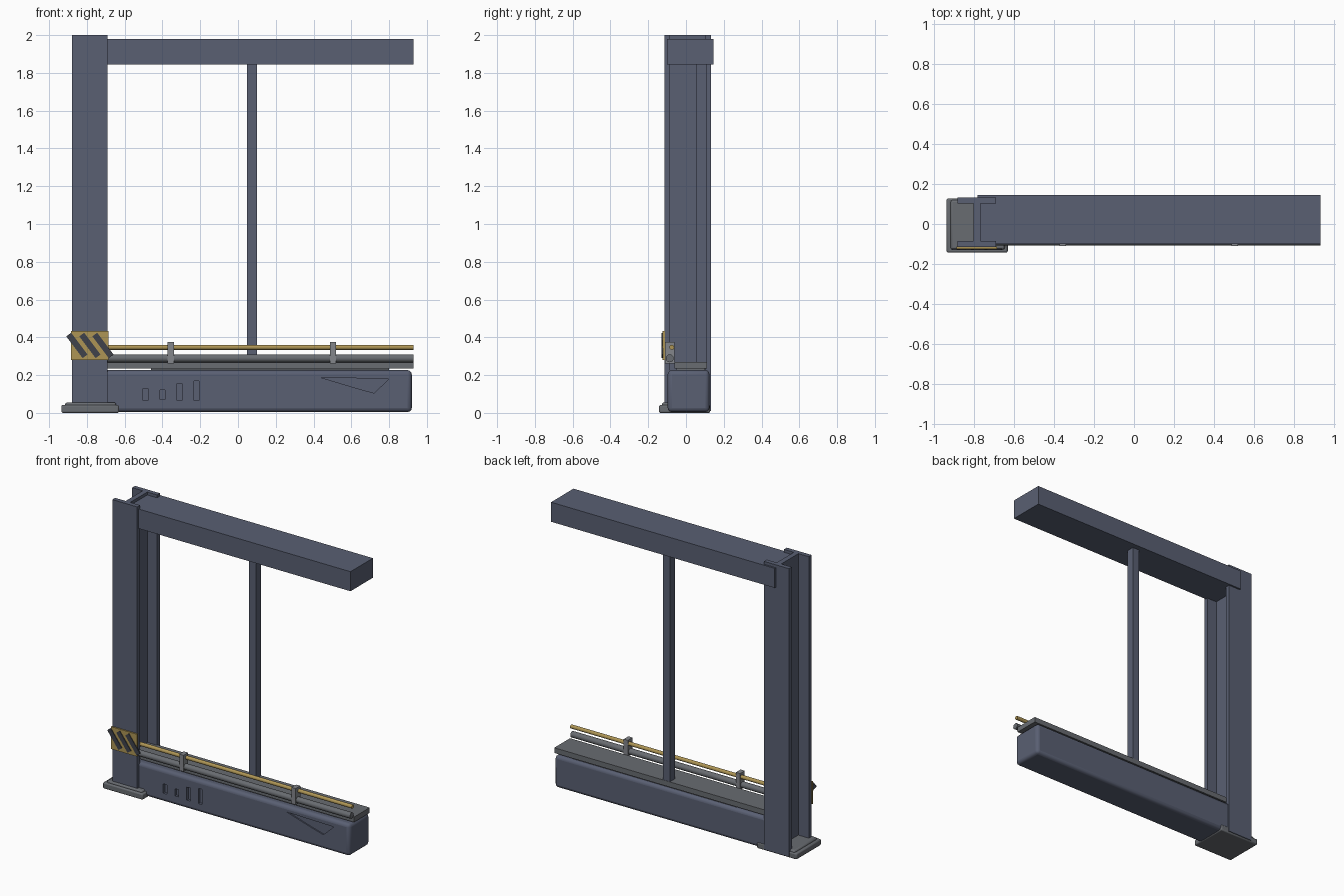
import bpy, math
from mathutils import Vector

if "Cube" in bpy.data.objects:
    bpy.data.objects.remove(bpy.data.objects["Cube"])


def material(name, rgb):
    m = bpy.data.materials.new(name)
    m.diffuse_color = (*rgb, 1)
    m.use_nodes = True
    m.node_tree.nodes["Principled BSDF"].inputs["Base Color"].default_value = m.diffuse_color
    return m


STEEL = material("blue_grey_steel", (0.10, 0.115, 0.17))
GREY = material("dull_grey", (0.14, 0.15, 0.165))
LIGHT = material("bracket_grey", (0.23, 0.24, 0.26))
DARK = material("dark_stripe", (0.05, 0.055, 0.07))
YELLOW = material("warning_yellow", (0.42, 0.30, 0.09))


def prism(name, pts, axis, lo, hi, mat, bevel=0, segments=2):
    """Extrude a 2D outline along an axis ('y': pts are x,z; 'z': pts are x,y)."""
    n = len(pts)
    put = (lambda p, d: (p[0], d, p[1])) if axis == 'y' else (lambda p, d: (p[0], p[1], d))
    if axis == 'y':
        lo, hi = hi, lo
    verts = [put(p, lo) for p in pts] + [put(p, hi) for p in pts]
    faces = [tuple(reversed(range(n))), tuple(range(n, 2 * n))]
    faces += [(i, (i + 1) % n, (i + 1) % n + n, i + n) for i in range(n)]
    me = bpy.data.meshes.new(name)
    me.from_pydata(verts, [], faces)
    ob = bpy.data.objects.new(name, me)
    bpy.context.collection.objects.link(ob)
    me.materials.append(mat)
    if bevel:
        mod = ob.modifiers.new("bevel", 'BEVEL')
        mod.width, mod.segments = bevel, segments
    return ob


def box(name, x, y, z, mat, bevel=0, segments=2):
    pts = [(x[0], y[0]), (x[1], y[0]), (x[1], y[1]), (x[0], y[1])]
    return prism(name, pts, 'z', z[0], z[1], mat, bevel, segments)


def smooth(ob, angle=35):
    bpy.ops.object.select_all(action='DESELECT')
    ob.select_set(True)
    bpy.context.view_layer.objects.active = ob
    bpy.ops.object.shade_smooth_by_angle(angle=math.radians(angle))


def rod(name, x0, x1, y, z, r, mat):
    bpy.ops.mesh.primitive_cylinder_add(vertices=16, radius=r, depth=x1 - x0,
                                        location=((x0 + x1) / 2, y, z),
                                        rotation=(0, math.pi / 2, 0))
    ob = bpy.context.object
    ob.name = name
    ob.data.materials.append(mat)
    smooth(ob)


def cut(ob, cutter):
    mod = ob.modifiers.new("cut", 'BOOLEAN')
    mod.operation, mod.solver, mod.object = 'DIFFERENCE', 'EXACT', cutter
    cutter.hide_render = True
    cutter.hide_set(True)


# I-section column
xl, xr, wl, wr = -0.88, -0.69, -0.80, -0.765
yf, yb, t = -0.115, 0.133, 0.031
prism("column", [(xl, yf), (xr, yf), (xr, yf + t), (wr, yf + t), (wr, yb - t), (xr, yb - t),
                 (xr, yb), (xl, yb), (xl, yb - t), (wl, yb - t), (wl, yf + t), (xl, yf + t)],
      'z', 0.01, 2.0, STEEL)

# Base plate with a raised, softened upper tier
smooth(box("base_plate", (-0.935, -0.63), (-0.143, 0.128), (0, 0.042), GREY, 0.008))
smooth(box("base_plate_top", (-0.915, -0.645), (-0.128, 0.12), (0.03, 0.055), GREY, 0.01))

# Top beam and hanging post
box("top_beam", (-0.78, 0.93), (-0.10, 0.145), (1.845, 1.98), STEEL)
box("thin_post", (0.047, 0.10), (0.052, 0.108), (0.26, 1.85), STEEL)

# Low barrier with worn notches in the front
barrier = box("lower_barrier", (-0.77, 0.92), (-0.097, 0.124), (0.005, 0.226), STEEL, 0.022, 3)
for i, (x, z0, z1) in enumerate([(-0.49, 0.065, 0.13), (-0.40, 0.07, 0.12),
                                 (-0.31, 0.065, 0.155), (-0.22, 0.065, 0.17)]):
    cut(barrier, box(f"notch_cutter_{i}", (x - 0.014, x + 0.014), (-0.14, -0.08),
                     (z0, z1), STEEL))
cut(barrier, prism("chip_cutter", [(0.44, 0.187), (0.63, 0.13), (0.72, 0.105), (0.80, 0.18)],
                   'y', -0.14, -0.088, STEEL))
smooth(barrier)

# Slab over the barrier, with a shim below it
box("slab_shim", (-0.46, 0.80), (-0.05, 0.10), (0.22, 0.236), GREY)
box("top_slab", (-0.765, 0.93), (-0.062, 0.11), (0.234, 0.27), GREY)

# Pipe, warning rod and the brackets that carry them
rod("grey_pipe", -0.70, 0.93, -0.086, 0.289, 0.021, GREY)
rod("yellow_rod", -0.70, 0.93, -0.075, 0.347, 0.013, YELLOW)
for side, x in (("left", -0.356), ("right", 0.502)):
    box(f"{side}_bracket", (x - 0.016, x + 0.016), (-0.11, -0.06), (0.262, 0.375), LIGHT)

# Hazard sign with slanted stripes
box("hazard_plate", (-0.885, -0.685), (-0.125, -0.112), (0.28, 0.434), YELLOW)
along = Vector((0.60, -0.80)) * 0.072
across = Vector((0.80, 0.60)) * 0.016
for i in range(3):
    c = Vector((-0.853 + 0.069 * i, 0.357))
    prism(f"hazard_stripe_{i}", [c - along - across, c + along - across,
                                 c + along + across, c - along + across],
          'y', -0.13, -0.122, DARK)
